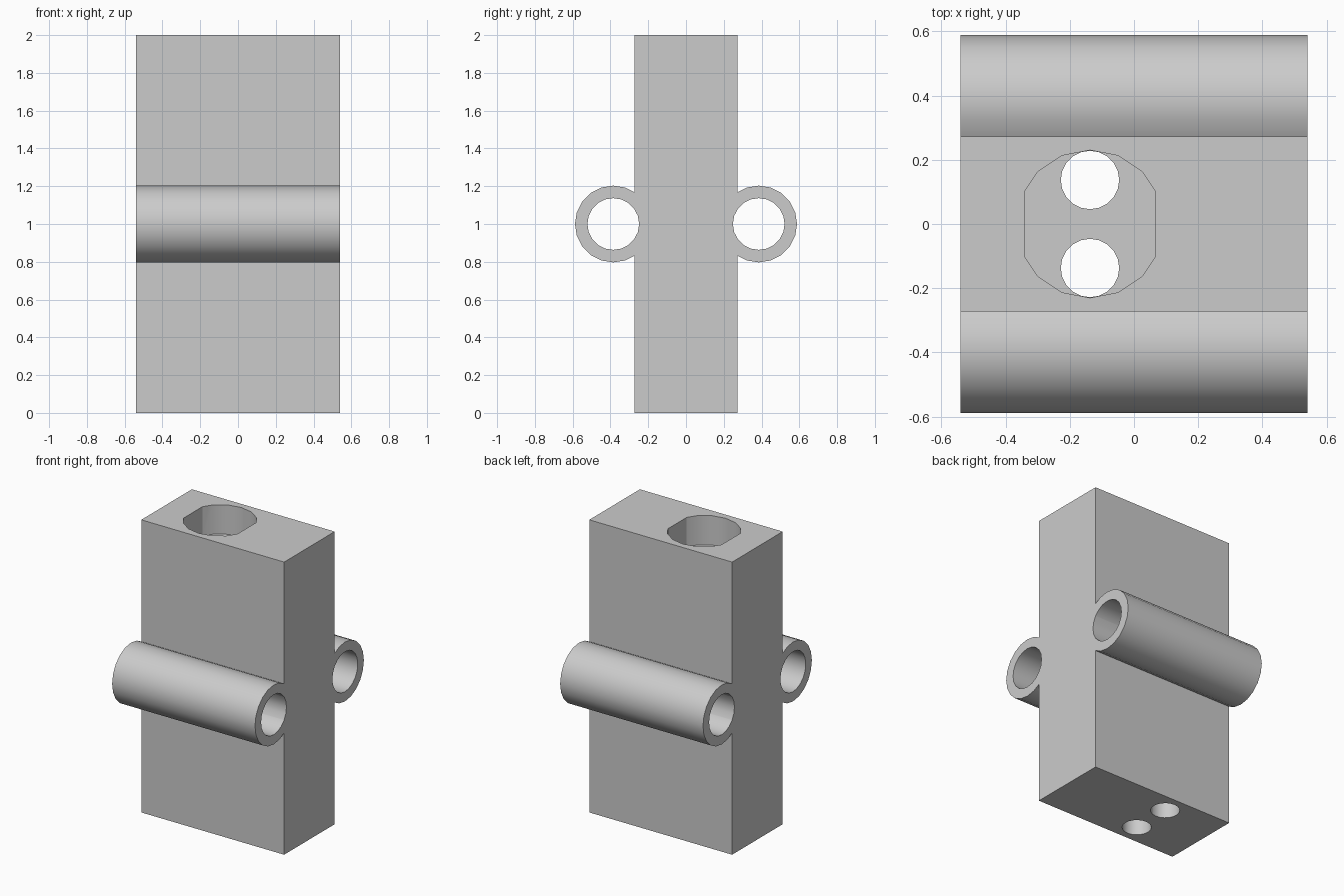
import bpy, bmesh
from math import pi, radians
from mathutils import Matrix

cube = bpy.data.objects.get("Cube")
if cube:
    bpy.data.objects.remove(cube, do_unlink=True)

HALF_X, HALF_Y, HEIGHT = 0.54, 0.273, 2.0
HOLE_X = -0.137

grey = bpy.data.materials.new("plain grey")
grey.use_nodes = True
grey.diffuse_color = (0.6, 0.6, 0.6, 1)
grey.node_tree.nodes["Principled BSDF"].inputs["Base Color"].default_value = (0.6, 0.6, 0.6, 1)


def finish(name, bm):
    mesh = bpy.data.meshes.new(name)
    bm.to_mesh(mesh)
    bm.free()
    mesh.materials.append(grey)
    obj = bpy.data.objects.new(name, mesh)
    bpy.context.collection.objects.link(obj)
    return obj


def box(name, size, centre):
    bm = bmesh.new()
    bmesh.ops.create_cube(bm, size=1, matrix=Matrix.Translation(centre) @ Matrix.Diagonal((*size, 1)))
    return finish(name, bm)


def cylinder(name, radius, length, centre, sides, axis="Z"):
    turn = Matrix.Rotation(pi / 2, 4, "Y") if axis == "X" else Matrix.Identity(4)
    bm = bmesh.new()
    bmesh.ops.create_cone(bm, cap_ends=True, segments=sides, radius1=radius, radius2=radius,
                          depth=length, matrix=Matrix.Translation(centre) @ turn)
    return finish(name, bm)


def combine(target, other, operation):
    mod = target.modifiers.new(operation.lower(), "BOOLEAN")
    mod.operation, mod.object, mod.solver = operation, other, "EXACT"
    bpy.context.view_layer.objects.active = target
    bpy.ops.object.modifier_apply(modifier=mod.name)
    bpy.data.objects.remove(other, do_unlink=True)


# Upright block with a tube on the front and back
body = box("block_with_tubes", (2 * HALF_X, 2 * HALF_Y, HEIGHT), (0, 0, HEIGHT / 2))
for side in (-1, 1):
    combine(body, cylinder("tube", 0.203, 2 * HALF_X, (0, side * 0.385, 1), 20, "X"), "UNION")

# Tube bores, which also notch the block faces
for side in (-1, 1):
    combine(body, cylinder("bore", 0.137, 2 * HALF_X + 0.2, (0, side * 0.385, 1), 20, "X"), "DIFFERENCE")

# Round pocket in the top with two flat sides
pocket = cylinder("pocket", 0.23, 0.4, (HOLE_X, 0, HEIGHT), 16)
combine(pocket, box("flats", (0.406, 1, 1), (HOLE_X, 0, HEIGHT)), "INTERSECT")
combine(body, pocket, "DIFFERENCE")

# Two holes from the pocket floor down through the base
for side in (-1, 1):
    combine(body, cylinder("hole", 0.091, 2 * HEIGHT, (HOLE_X, side * 0.137, HEIGHT / 2), 20), "DIFFERENCE")

# Smooth round walls, sharp corners
bpy.ops.object.select_all(action="DESELECT")
body.select_set(True)
bpy.context.view_layer.objects.active = body
bpy.ops.object.shade_smooth_by_angle(angle=radians(30))
